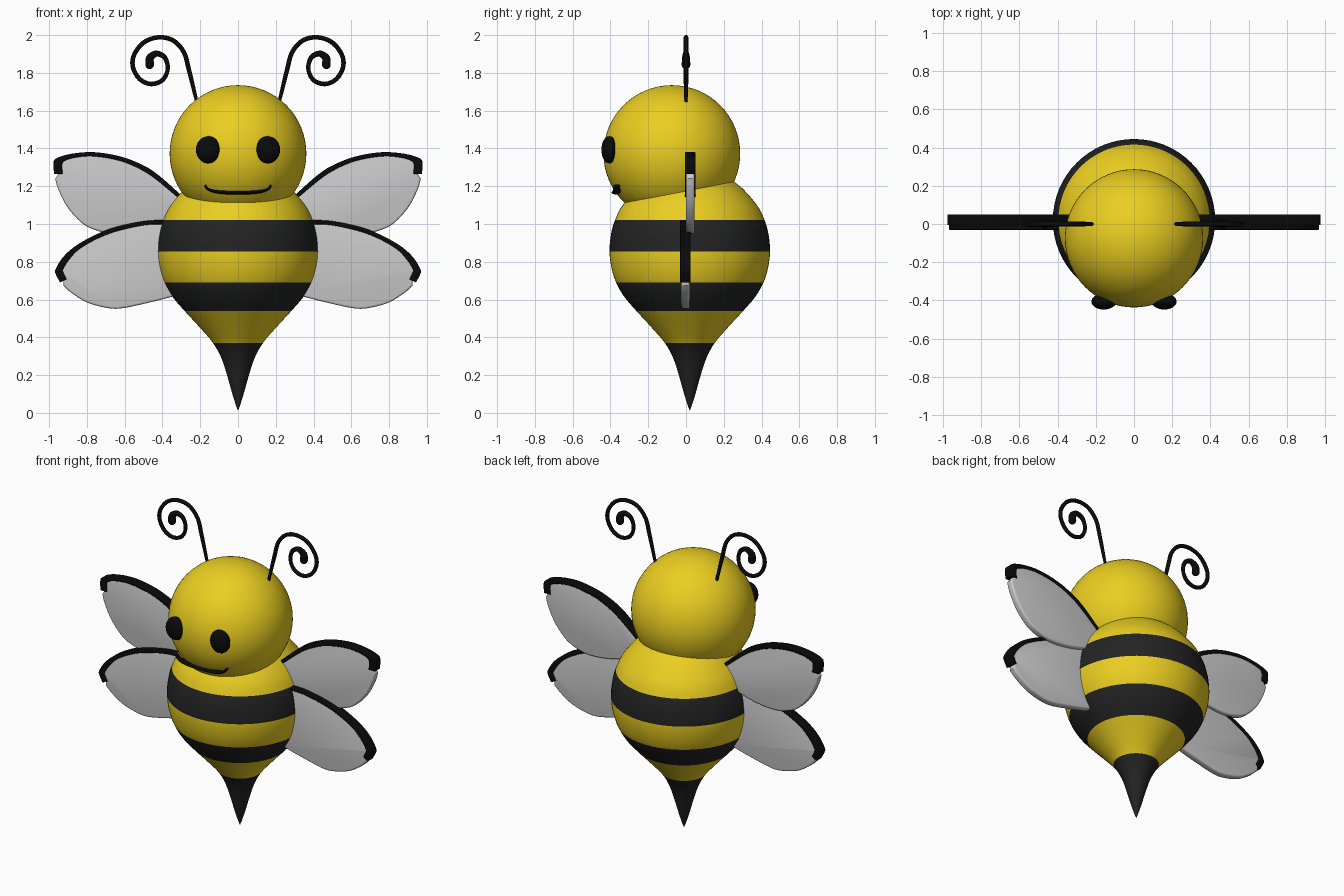
import bpy, bmesh, math
from mathutils import Vector

if "Cube" in bpy.data.objects:
    bpy.data.objects.remove(bpy.data.objects["Cube"])


def material(name, rgb):
    m = bpy.data.materials.new(name)
    m.diffuse_color = (*rgb, 1)
    m.use_nodes = True
    m.node_tree.nodes["Principled BSDF"].inputs["Base Color"].default_value = m.diffuse_color
    return m


YELLOW = material("yellow", (0.83, 0.62, 0.015))
STRIPE = material("stripe_black", (0.018, 0.017, 0.018))
BLACK = material("black", (0.003, 0.003, 0.003))


def smooth_line(points, n=6):
    """Catmull-Rom samples through the control points."""
    p = [Vector(q) for q in points]
    p = [2 * p[0] - p[1]] + p + [2 * p[-1] - p[-2]]
    out = []
    for i in range(1, len(p) - 2):
        a, b, c, d = p[i - 1:i + 3]
        for k in range(n):
            t = k / n
            out.append(0.5 * (2 * b + (c - a) * t + (2 * a - 5 * b + 4 * c - d) * t * t
                              + (3 * b - a - 3 * c + d) * t ** 3))
    return out + [p[-2]]


def finish(ob, mat=None, angle=40):
    if mat:
        ob.data.materials.append(mat)
    bpy.ops.object.select_all(action='DESELECT')
    ob.select_set(True)
    bpy.context.view_layer.objects.active = ob
    bpy.ops.object.shade_smooth_by_angle(angle=math.radians(angle))
    return ob


def from_bmesh(name, bm):
    bmesh.ops.recalc_face_normals(bm, faces=bm.faces)
    me = bpy.data.meshes.new(name)
    bm.to_mesh(me)
    bm.free()
    ob = bpy.data.objects.new(name, me)
    bpy.context.collection.objects.link(ob)
    return ob


def ball(name, loc, size, mat, seg=48):
    bm = bmesh.new()
    bmesh.ops.create_uvsphere(bm, u_segments=seg, v_segments=seg // 2, radius=1)
    bmesh.ops.scale(bm, vec=size, verts=bm.verts)
    bmesh.ops.translate(bm, vec=loc, verts=bm.verts)
    return finish(from_bmesh(name, bm), mat)


def slab(name, outline, y, half, bevel, side, mat=None):
    """Flat outline in x/z, thickened in y, with rounded rims."""
    bm = bmesh.new()
    face = bm.faces.new([bm.verts.new((side * p[0], y - half, p[1])) for p in outline])
    ext = bmesh.ops.extrude_face_region(bm, geom=[face], use_keep_orig=True)
    bmesh.ops.translate(bm, vec=(0, 2 * half, 0),
                        verts=[g for g in ext['geom'] if isinstance(g, bmesh.types.BMVert)])
    bmesh.ops.recalc_face_normals(bm, faces=bm.faces)
    rims = [e for e in bm.edges if abs(e.verts[0].co.y - e.verts[1].co.y) < 1e-5]
    bmesh.ops.bevel(bm, geom=rims, offset=bevel, segments=3, profile=0.5,
                    affect='EDGES', clamp_overlap=False)
    return finish(from_bmesh(name, bm), mat)


def tube(name, points, mat, side=1):
    """Tube through (x, z, radius) points."""
    cu = bpy.data.curves.new(name, 'CURVE')
    cu.dimensions = '3D'
    cu.bevel_depth = 1
    cu.bevel_resolution = 4
    cu.use_fill_caps = True
    pts = smooth_line(points)
    sp = cu.splines.new('POLY')
    sp.points.add(len(pts) - 1)
    for s, (x, z, r) in zip(sp.points, pts):
        s.co = (side * x, 0, z, 1)
        s.radius = r
    ob = bpy.data.objects.new(name, cu)
    bpy.context.collection.objects.link(ob)
    bpy.ops.object.select_all(action='DESELECT')
    ob.select_set(True)
    bpy.context.view_layer.objects.active = ob
    bpy.ops.object.convert(target='MESH')
    ob = bpy.context.object
    ob.data.materials.clear()
    return finish(ob, mat)


# Body: lathed drop, rings fall on the stripe borders
profile = [(0.002, 0.012), (0.03, 0.1), (0.058, 0.2), (0.088, 0.29), (0.132, 0.37), (0.205, 0.455),
           (0.283, 0.54), (0.347, 0.615), (0.39, 0.69), (0.415, 0.77), (0.425, 0.855),
           (0.417, 0.945), (0.396, 1.02), (0.352, 1.105), (0.25, 1.213), (0.12, 1.277), (0.002, 1.295)]
rings = smooth_line(profile, 4)
bm = bmesh.new()
verts = [bm.verts.new((r, 0.02, z)) for r, z in rings]
edges = [bm.edges.new(pair) for pair in zip(verts, verts[1:])]
bmesh.ops.spin(bm, geom=verts + edges, cent=(0, 0.02, 0), axis=(0, 0, 1),
               angle=2 * math.pi, steps=64, use_merge=False)
bmesh.ops.translate(bm, vec=(0, 0, 0), verts=bm.verts)
for v in bm.verts:
    if abs(v.co.x) < 0.0025 and abs(v.co.y - 0.02) < 0.0025:
        v.co.x, v.co.y = 0, 0.02
bmesh.ops.remove_doubles(bm, verts=bm.verts, dist=0.0002)
for f in bm.faces:
    z = f.calc_center_median().z
    f.material_index = int(z < 0.37 or 0.54 < z < 0.69 or 0.855 < z < 1.02)
body = from_bmesh("striped_body", bm)
body.data.materials.append(YELLOW)
finish(body, STRIPE)

# Head and smile
ball("head", (0, -0.075, 1.373), (0.362, 0.362, 0.362), YELLOW, 64)
smile = tube("smile", [(-0.176, 1.205, 0.006), (-0.155, 1.182, 0.007), (-0.1, 1.169, 0.009),
                       (0, 1.166, 0.01), (0.1, 1.169, 0.009), (0.155, 1.182, 0.007),
                       (0.176, 1.205, 0.006)], BLACK)
smile.scale.y = 2.8
smile.location.y = -0.367

# Wing edges in x/z: outer rim, inner rim, lower outline
upper = ([(0.27, 1.12), (0.32, 1.17), (0.42, 1.258), (0.5, 1.31), (0.62, 1.357), (0.76, 1.38),
          (0.88, 1.372), (0.962, 1.348), (0.977, 1.32), (0.974, 1.265)],
         [(0.27, 1.10), (0.33, 1.15), (0.43, 1.233), (0.51, 1.286), (0.62, 1.333), (0.76, 1.358),
          (0.86, 1.352), (0.92, 1.333), (0.931, 1.31), (0.928, 1.264)],
         [(0.968, 1.24), (0.95, 1.18), (0.9, 1.085), (0.82, 1.0), (0.74, 0.963), (0.66, 0.948),
          (0.55, 0.955), (0.42, 0.985), (0.28, 1.04)])
lower = ([(0.33, 1.012), (0.4, 1.02), (0.5, 1.015), (0.645, 0.985), (0.75, 0.945), (0.857, 0.886),
          (0.926, 0.825), (0.966, 0.76), (0.965, 0.735), (0.942, 0.69)],
         [(0.33, 0.992), (0.4, 0.998), (0.5, 0.993), (0.64, 0.962), (0.745, 0.922), (0.84, 0.867),
          (0.895, 0.81), (0.926, 0.76), (0.925, 0.745), (0.908, 0.708)],
         [(0.925, 0.675), (0.884, 0.637), (0.8, 0.585), (0.7, 0.557), (0.62, 0.553),
          (0.487, 0.58), (0.35, 0.615), (0.25, 0.65)])

antenna = [(0.215, 1.635, 0.008), (0.23, 1.695, 0.01), (0.26, 1.817, 0.012), (0.287, 1.91, 0.012),
           (0.344, 1.972, 0.012), (0.423, 1.988, 0.012), (0.5, 1.96, 0.012), (0.55, 1.895, 0.012),
           (0.556, 1.83, 0.012), (0.52, 1.767, 0.012), (0.46, 1.741, 0.012), (0.4, 1.762, 0.012),
           (0.372, 1.82, 0.011), (0.387, 1.88, 0.013), (0.43, 1.902, 0.016), (0.465, 1.88, 0.021),
           (0.468, 1.845, 0.023)]

# Mirrored parts
for side, label in ((-1, "left"), (1, "right")):
    for place, (outer, inner, under), y in (("upper", upper, 0.023), ("lower", lower, -0.003)):
        a, b = smooth_line(outer), smooth_line(inner)
        slab(f"{label}_{place}_wing_rim", a + b[::-1], y, 0.028, 0.005, side, BLACK)
        middle = [(p + q) / 2 for p, q in zip(a, b)]
        slab(f"{label}_{place}_wing", middle + smooth_line(under), y, 0.023, 0.011, side)
    tube(f"{label}_antenna", antenna, BLACK, side)
    ball(f"{label}_antenna_tip", (side * 0.468, 0, 1.843), (0.023, 0.023, 0.023), BLACK, 20)
    ball(f"{label}_eye", (side * 0.158, -0.406, 1.393), (0.065, 0.042, 0.072), BLACK, 32)
